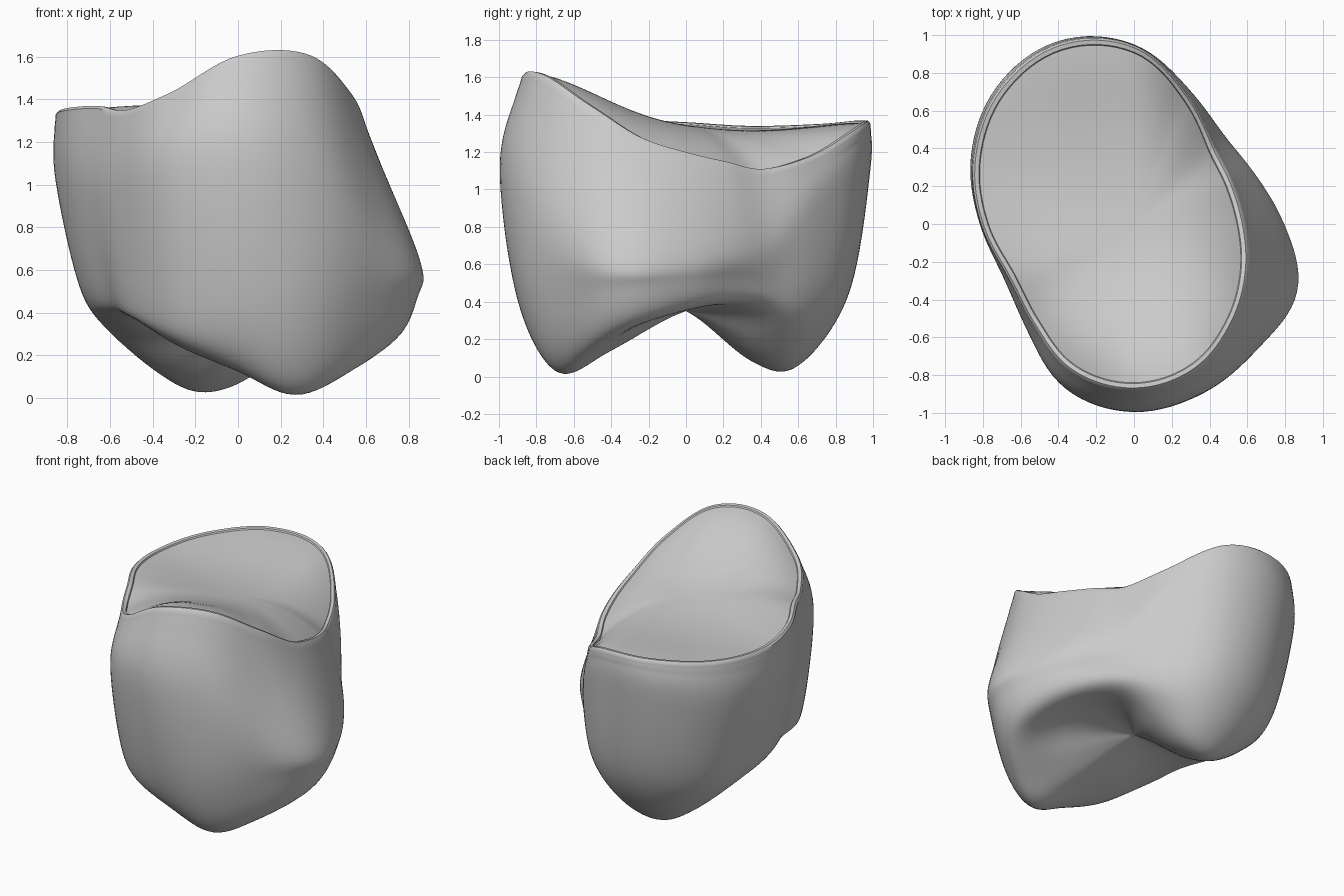
import bpy, bmesh, math

if "Cube" in bpy.data.objects:
    bpy.data.objects.remove(bpy.data.objects["Cube"])

# Each list is one ring of control values, every 22.5 degrees from +x
RIM_R = [.585, .565, .595, .74, .945, 1.035, 1.01, .92, .81, .725, .755, .85, .88, .84, .74, .65]
RIM_Z = [1.2, 1.15, 1.11, 1.18, 1.34, 1.37, 1.35, 1.34, 1.36, 1.37, 1.35, 1.43, 1.605, 1.615, 1.45, 1.28]
BELLY_R = [.78, .69, .67, .77, .95, 1.045, 1.025, .93, .81, .745, .8, .95, 1.0, .965, .92, .92]
BELLY_Z = [.68, .7, .74, .95, 1.1, 1.12, 1.06, 1.04, 1.04, 1.0, 1.0, 1.1, 1.15, 1.08, .8, .66]
LOW_R = [.775, .66, .64, .73, .86, .91, .89, .79, .70, .66, .75, .86, .91, .93, .9, .91]
LOW_Z = [.5, .52, .5, .45, .45, .45, .45, .48, .5, .5, .48, .45, .45, .45, .45, .47]
EDGE_R = [.68, .59, .57, .6, .62, .63, .67, .62, .57, .56, .66, .74, .74, .75, .77, .79]
EDGE_Z = [.36, .4, .38, .25, .1, .06, .19, .33, .38, .39, .36, .25, .14, .02, .13, .27]
PIT_Z = [.37, .38, .34, .2, .1, .08, .15, .28, .36, .36, .32, .24, .18, .13, .2, .32]
N = 128


def cubic(a, b, c, d, t):
    return b + .5 * t * (c - a + t * (2 * a - 5 * b + 4 * c - d + t * (3 * (b - c) + d - a)))


def around(values, k):
    """Closed smooth interpolation of a control ring."""
    u = k * len(values) / N
    i = int(u)
    n = len(values)
    return cubic(*(values[(i + j) % n] for j in (-1, 0, 1, 2)), u - i)


def saddle(y):
    """Height of the ridge running front to back across the top."""
    return 1.31 + .17 * (y - .45) ** 2


def profile(k):
    """Points (r, z) from the saddle centre over the rim to the underside centre."""
    rr, rz, br, bz, lr, lz, er, ez, pz = (around(v, k) for v in (
        RIM_R, RIM_Z, BELLY_R, BELLY_Z, LOW_R, LOW_Z, EDGE_R, EDGE_Z, PIT_Z))
    sin = math.sin(2 * math.pi * k / N)
    # Saddle-shaped top and rim band
    pts = []
    for i in range(1, 19):
        s = i / 18
        r = s * (rr - .04)
        h = saddle(r * sin)
        pts.append((r, h + (rz - .012 - h) * s ** 2.5))
    pts += [(rr - .035, rz - .003), (rr - .012, rz)]
    # Outer wall and underside
    keys = [(rr - .01, rz + .1), (rr, rz - .012), (br, bz), (lr, lz),
            (er, ez), (er * .6, pz), (0, .35), (-er * .5, .35)]
    steps = 12
    for i in range(1, 6):
        for j in range(steps):
            pts.append(tuple(cubic(*(keys[i + m][c] for m in (-1, 0, 1, 2)), j / steps)
                             for c in (0, 1)))
    return pts


# Two-cusped body with a saddle-shaped top
bm = bmesh.new()
columns = []
for k in range(N):
    a = 2 * math.pi * k / N
    columns.append([bm.verts.new((r * math.cos(a), r * math.sin(a), max(z, 0)))
                    for r, z in profile(k)])
top_centre = bm.verts.new((0, 0, saddle(0)))
pit_centre = bm.verts.new((0, 0, .35))
for k in range(N):
    a, b = columns[k], columns[(k + 1) % N]
    bm.faces.new((top_centre, a[0], b[0]))
    bm.faces.new((pit_centre, b[-1], a[-1]))
    for i in range(len(a) - 1):
        bm.faces.new((a[i], a[i + 1], b[i + 1], b[i]))
# Even out the wall folds without touching the rim
body = [c[i] for c in columns for i in range(24, len(columns[0]))]
for _ in range(6):
    bmesh.ops.smooth_vert(bm, verts=body, factor=.5,
                          use_axis_x=True, use_axis_y=True, use_axis_z=True)
bmesh.ops.recalc_face_normals(bm, faces=bm.faces)
mesh = bpy.data.meshes.new("tooth_crown")
bm.to_mesh(mesh)
bm.free()
crown = bpy.data.objects.new("tooth_crown", mesh)
bpy.context.collection.objects.link(crown)

grey = bpy.data.materials.new("light_grey")
grey.diffuse_color = (.6, .6, .6, 1)
grey.use_nodes = True
grey.node_tree.nodes["Principled BSDF"].inputs["Base Color"].default_value = grey.diffuse_color
mesh.materials.append(grey)

bpy.context.view_layer.objects.active = crown
crown.select_set(True)
bpy.ops.object.shade_smooth_by_angle(angle=math.radians(40))
